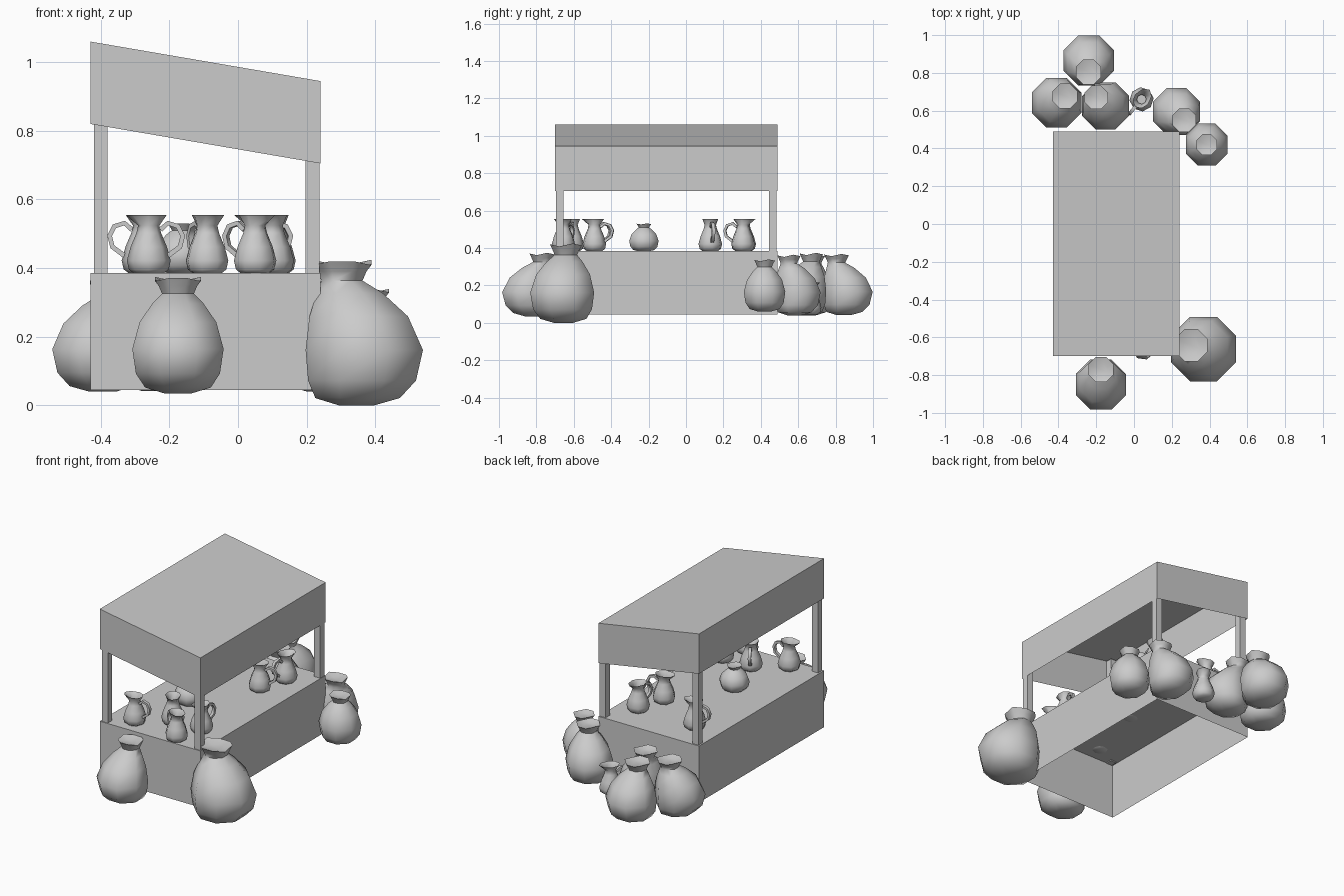
import bpy, bmesh, math
from mathutils import Vector

cube = bpy.data.objects.get("Cube")
if cube:
    bpy.data.objects.remove(cube, do_unlink=True)

grey = bpy.data.materials.new("plain_grey")
grey.use_nodes = True
grey.diffuse_color = (0.6, 0.6, 0.6, 1)
grey.node_tree.nodes["Principled BSDF"].inputs["Base Color"].default_value = (0.6, 0.6, 0.6, 1)

# Stall footprint
X0, X1, Y0, Y1 = -0.43, 0.24, -0.70, 0.49
COUNTER_BASE, COUNTER_TOP = 0.045, 0.385


def finish(name, bm, smooth=None):
    bmesh.ops.recalc_face_normals(bm, faces=bm.faces)
    mesh = bpy.data.meshes.new(name)
    bm.to_mesh(mesh)
    bm.free()
    mesh.materials.append(grey)
    obj = bpy.data.objects.new(name, mesh)
    bpy.context.collection.objects.link(obj)
    if smooth:
        bpy.ops.object.select_all(action="DESELECT")
        obj.select_set(True)
        bpy.context.view_layer.objects.active = obj
        bpy.ops.object.shade_smooth_by_angle(angle=math.radians(smooth))
    return obj


def box(bm, lo, hi):
    """Add a box and return its faces."""
    verts = bmesh.ops.create_cube(bm, size=1)["verts"]
    for v in verts:
        v.co = Vector([lo[i] if v.co[i] < 0 else hi[i] for i in range(3)])
    return list({f for v in verts for f in v.link_faces})


def open_box(name, z0, z1, slope=0):
    """Thin shell open underneath, sheared along x by the slope."""
    bm = bmesh.new()
    faces = box(bm, (X0, Y0, z0), (X1, Y1, z1))
    low = min(faces, key=lambda f: f.calc_center_median().z)
    bmesh.ops.recalc_face_normals(bm, faces=bm.faces)
    bmesh.ops.delete(bm, geom=[low], context="FACES_ONLY")
    for v in bm.verts:
        v.co.z += slope * (v.co.x - X0)
    return finish(name, bm)


def skin(bm, rings, close_start=True, close_end=True):
    """Bridge rings of points into a tube."""
    loops = [[bm.verts.new(p) for p in ring] for ring in rings]
    n = len(loops[0])
    for a, b in zip(loops, loops[1:]):
        for i in range(n):
            j = (i + 1) % n
            bm.faces.new((a[i], a[j], b[j], b[i]))
    if close_start:
        bm.faces.new(loops[0][::-1])
    if close_end:
        bm.faces.new(loops[-1])


# Counter and sloping canopy
SLOPE = -0.115 / (X1 - X0)
open_box("counter", COUNTER_BASE, COUNTER_TOP)
open_box("canopy", 0.82, 1.06, SLOPE)

# Four posts reaching the roof
for side, x in (("right", -0.42), ("left", 0.197)):
    for end, y in (("front", -0.695), ("back", 0.443)):
        bm = bmesh.new()
        top = 1.055 + SLOPE * (x + 0.04 - X0)
        box(bm, (x, y, COUNTER_TOP - 0.006), (x + 0.04, y + 0.04, top))
        finish(f"{end}_{side}_post", bm)

# Sack outline: radius, height, share of the neck offset
SACK = [(0.30, 0.0, 0.35), (0.72, 0.05, 0.3), (0.92, 0.17, 0.1), (1.0, 0.38, 0.0),
        (0.84, 0.61, 0.25), (0.56, 0.77, 0.65), (0.35, 0.855, 1.0),
        (0.42, 0.92, 1.0), (0.50, 0.98, 1.0), (0.25, 0.945, 1.0)]


def sack(name, x, y, z, radius, height, neck=(0, 0), sides=8):
    bm = bmesh.new()
    rings = []
    for r, h, lean in SACK:
        ring = []
        for i in range(sides):
            a = math.tau * (i + 0.5) / sides
            ruffle = 0.02 * math.sin(3 * a) * height if h > 0.96 else 0
            ring.append((x + lean * neck[0] + r * radius * math.cos(a),
                         y + lean * neck[1] + r * radius * math.sin(a),
                         z + h * height + ruffle))
        rings.append(ring)
    skin(bm, rings)
    finish(name, bm, 60)


sack("front_sack", -0.175, -0.85, 0.035, 0.144, 0.34, (0, 0.08))
sack("large_corner_sack", 0.368, -0.662, 0.0, 0.185, 0.425, (-0.065, 0.02))
sack("rear_sack", -0.24, 0.865, 0.042, 0.144, 0.327, (0, -0.06))
sack("rear_right_sack", -0.41, 0.642, 0.04, 0.142, 0.325, (0.045, 0.035))
sack("rear_middle_sack", -0.15, 0.625, 0.045, 0.135, 0.33, (-0.05, 0.045))
sack("rear_left_sack", 0.225, 0.595, 0.04, 0.135, 0.325, (0.04, -0.045))
sack("left_side_sack", 0.385, 0.42, 0.06, 0.12, 0.28)
sack("counter_sack", -0.165, -0.225, COUNTER_TOP - 0.003, 0.085, 0.15)

# Jug outline: radius and height, up the outside and down the inside
JUG = [(0.042, 0.0), (0.058, 0.012), (0.064, 0.038), (0.053, 0.078), (0.036, 0.118),
       (0.031, 0.14), (0.043, 0.17), (0.025, 0.14), (0.028, 0.115)]
HANDLE = [(0.034, 0.128), (0.056, 0.147), (0.085, 0.138), (0.099, 0.11),
          (0.091, 0.078), (0.056, 0.052)]


def jug(name, x, y, z, angle, sides=8):
    bm = bmesh.new()
    rings = []
    for r, h in JUG:
        ring = []
        for i in range(sides):
            a = math.tau * i / sides
            # The lip stretches into a spout opposite the handle
            stretch = (1.55 if math.cos(a) < 0 else 1.2) if h > 0.16 else 1
            ring.append((r * math.cos(a) * stretch, r * math.sin(a), h))
        rings.append(ring)
    skin(bm, rings)
    # Curved handle of square section
    path = [Vector((px, 0, pz)) for px, pz in HANDLE]
    tube = []
    for i, p in enumerate(path):
        along = (path[min(i + 1, len(path) - 1)] - path[max(i - 1, 0)]).normalized()
        out = along.cross(Vector((0, 1, 0))) * 0.007
        wide = Vector((0, 0.009, 0))
        tube.append([p + out + wide, p + out - wide, p - out - wide, p - out + wide])
    skin(bm, tube)
    obj = finish(name, bm, 60)
    obj.location = (x, y, z)
    obj.rotation_euler.z = math.radians(angle)


# Jugs on the counter, then one standing behind the stall
JUGS = [(-0.275, 0.31, 180), (-0.26, -0.61, 0), (-0.09, -0.49, 120), (0.05, -0.655, 150),
        (0.10, -0.49, 80), (0.055, 0.13, 10), (0.105, 0.305, 260)]
for n, (x, y, angle) in enumerate(JUGS):
    jug(f"counter_jug_{n + 1}", x, y, COUNTER_TOP - 0.001, angle)
jug("ground_jug", 0.04, 0.66, 0.045, 230)
